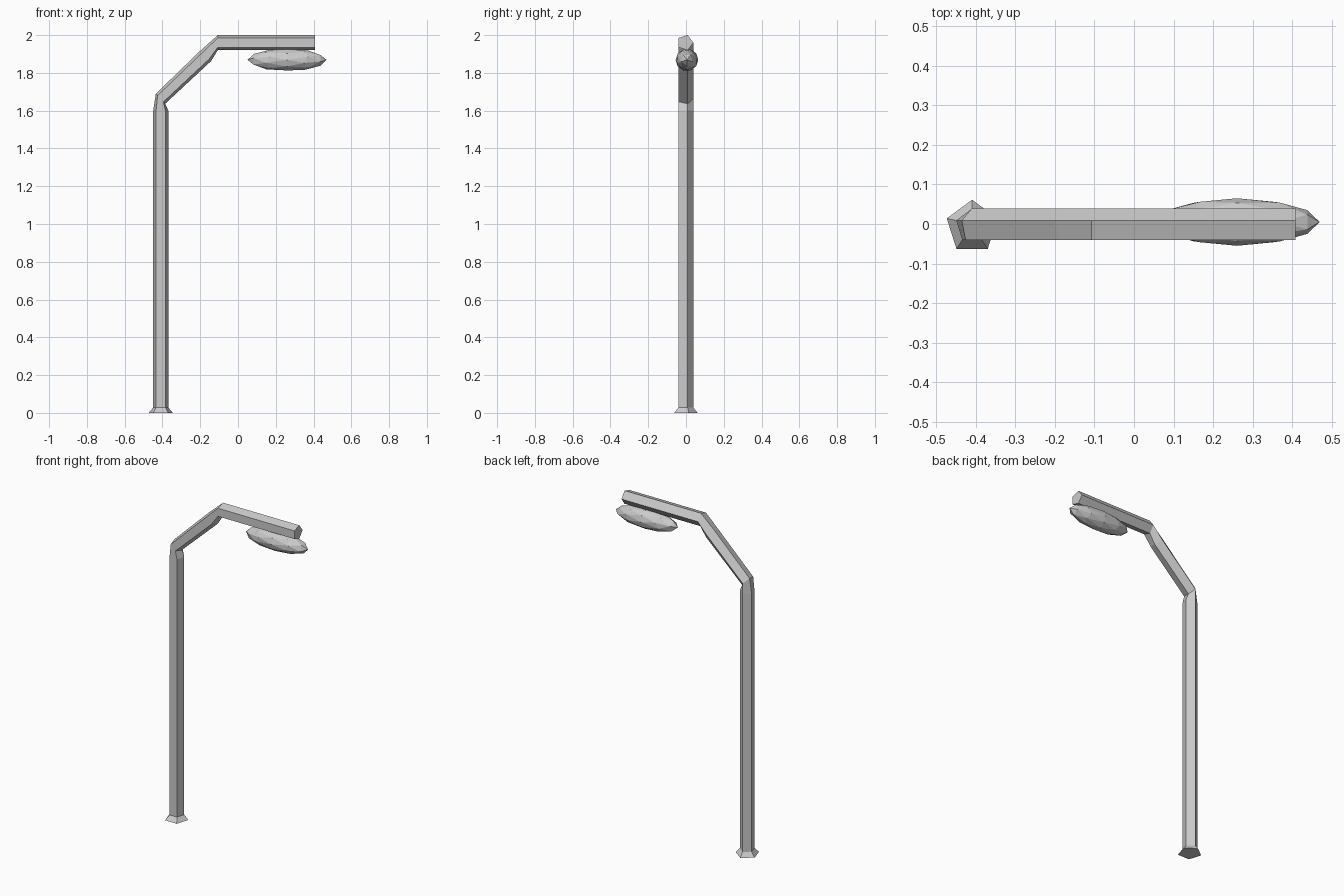
import bpy, bmesh, math
from mathutils import Matrix, Vector

if "Cube" in bpy.data.objects:
    bpy.data.objects.remove(bpy.data.objects["Cube"])


def finish(bm, name):
    bmesh.ops.recalc_face_normals(bm, faces=bm.faces)
    mesh = bpy.data.meshes.new(name)
    bm.to_mesh(mesh)
    bm.free()
    obj = bpy.data.objects.new(name, mesh)
    bpy.context.collection.objects.link(obj)
    return obj


# Pentagonal cross-section: (position across the bend -1..1, y)
section = [(0, 0.039), (1, 0.009), (0.618, -0.04), (-0.618, -0.04), (-1, 0.009)]

# Rings along the post: outer (x, z), inner (x, z), y scale
rings = [
    ((-0.473, 0.0), (-0.345, 0.0), 1.57),
    ((-0.449, 0.028), (-0.369, 0.028), 1),
    ((-0.449, 1.6), (-0.369, 1.6), 1),
    ((-0.435, 1.69), (-0.385, 1.637), 1),
    ((-0.2, 1.917), (-0.142, 1.863), 1),
    ((-0.107, 2.0), (-0.107, 1.92), 1),
    ((0.408, 2.0), (0.408, 1.92), 1),
]

# Post with flared foot and bent arm
bm = bmesh.new()
loops = []
for outer, inner, sy in rings:
    o, i = Vector(outer), Vector(inner)
    loop = []
    for u, y in section:
        p = (o + i) / 2 + (o - i) * u / 2
        loop.append(bm.verts.new((p.x, y * sy, p.y)))
    loops.append(loop)
for a, b in zip(loops, loops[1:]):
    for k in range(5):
        n = (k + 1) % 5
        bm.faces.new((a[k], a[n], b[n], b[k]))
bm.faces.new(loops[0])
bm.faces.new(loops[-1])
finish(bm, "lamp_post")

# Faceted, elongated lamp under the arm, poles along x
bm = bmesh.new()
place = (Matrix.Translation((0.26, 0.005, 1.869))
         @ Matrix.Diagonal((0.209, 0.06, 0.059, 1))
         @ Matrix.Rotation(math.radians(90), 4, 'Y'))
bmesh.ops.create_icosphere(bm, subdivisions=2, radius=1, matrix=place)
finish(bm, "lamp_head")
